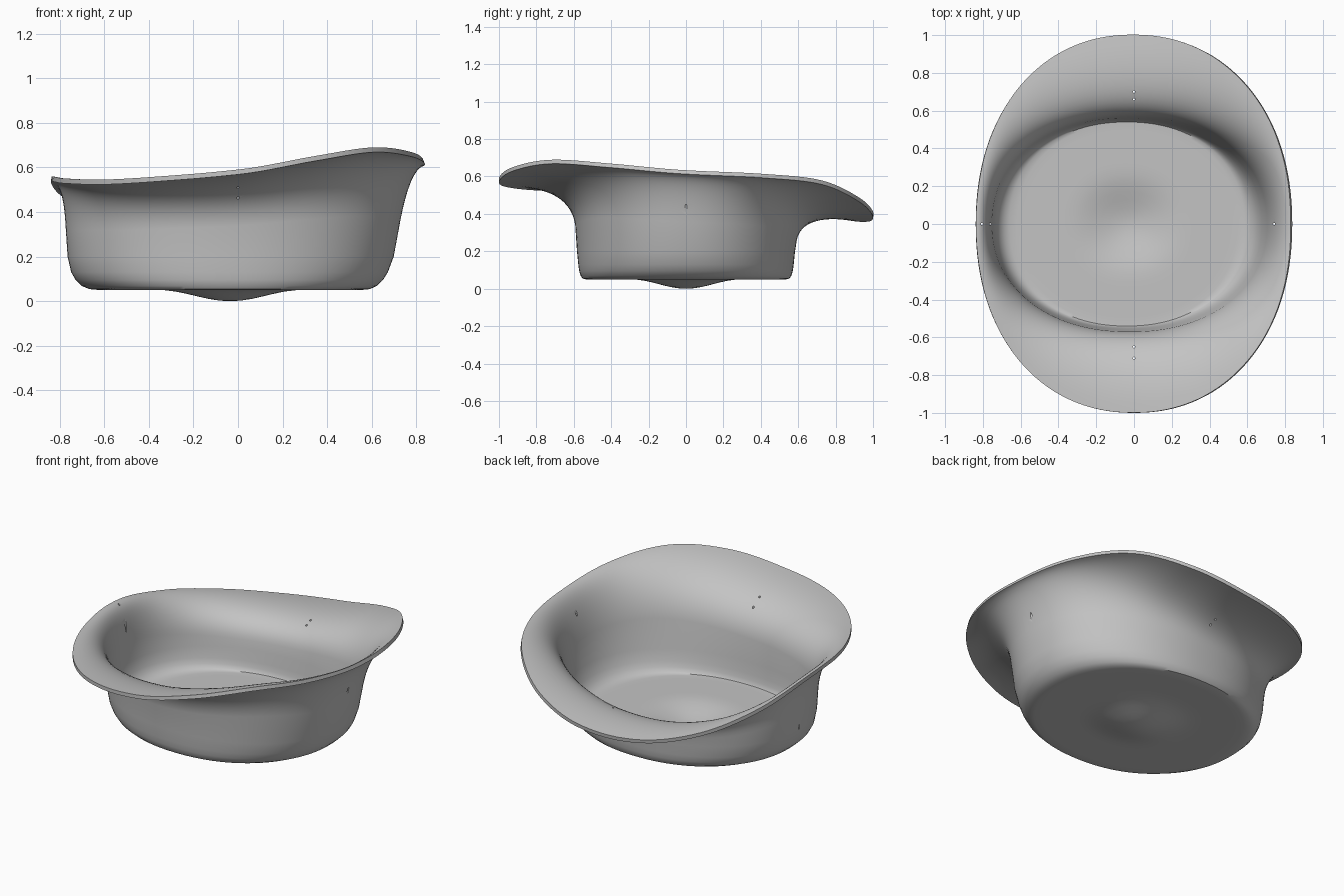
import bpy, bmesh
from math import cos, sin, tau, pi, copysign

cube = bpy.data.objects.get("Cube")
if cube:
    bpy.data.objects.remove(cube, do_unlink=True)

SEG = 128
THICK = 0.022

# Height of the wavy rim, sixteen steps around from +x
RIM_Z = [.635, .615, .58, .485, .40, .38, .415, .485,
         .555, .55, .545, .56, .59, .65, .69, .67]


def rim_height(i):
    """Smooth periodic interpolation of the rim heights."""
    n = len(RIM_Z)
    u = i / SEG * n
    k, f = int(u), u - int(u)
    a, b, c, d = (RIM_Z[(k + j) % n] for j in (-1, 0, 1, 2))
    return b + f / 2 * (c - a + f * (2*a - 5*b + 4*c - d + f * (3*(b - c) + d - a)))


def oval(i, xmin, xmax, ry, power=2.15):
    """Point on a slightly squared oval."""
    t = tau * i / SEG
    c, s = cos(t), sin(t)
    x = copysign(abs(c) ** (2 / power), c) * (xmax - xmin) / 2 + (xmin + xmax) / 2
    return x, copysign(abs(s) ** (2 / power), s) * ry


rings = []

# Floor with a shallow central bulge
FLOOR = (-.62, .55, .535)
mid = (FLOOR[0] + FLOOR[1]) / 2
for step in range(1, 13):
    k = step / 12
    z = .05 * (1 - cos(pi * min(k / .55, 1))) / 2
    xmin, xmax = (mid + (e - mid) * k for e in FLOOR[:2])
    rings.append([(*oval(i, xmin, xmax, FLOOR[2] * k), z) for i in range(SEG)])

# Rounded foot of the wall
for xmin, xmax, ry, z in [(-.665, .59, .552, .054), (-.70, .622, .563, .068),
                          (-.728, .65, .571, .095), (-.748, .672, .576, .13),
                          (-.764, .698, .583, .20)]:
    rings.append([(*oval(i, xmin, xmax, ry), z) for i in range(SEG)])

# Upper wall flaring into the brim
for step in range(15):
    t = step / 14
    w = ((1 - t) ** 2, 2 * t * (1 - t), t * t)
    ring = []
    for i in range(SEG):
        edge = rim_height(i) - THICK
        corner = .7 * edge + .165
        pts = [(*oval(i, -.772, .727, .592), corner * .6),
               (*oval(i, -.782, .772, .622), corner),
               (*oval(i, -.838, .838, 1), edge)]
        ring.append(tuple(sum(a * p[c] for a, p in zip(w, pts)) for c in range(3)))
    rings.append(ring)

bm = bmesh.new()
centre = bm.verts.new((mid, 0, 0))
loops = [[bm.verts.new(p) for p in ring] for ring in rings]
for i in range(SEG):
    j = (i + 1) % SEG
    bm.faces.new((centre, loops[0][j], loops[0][i]))
    for low, high in zip(loops, loops[1:]):
        bm.faces.new((low[i], low[j], high[j], high[i]))
bmesh.ops.recalc_face_normals(bm, faces=bm.faces)
bm.faces.ensure_lookup_table()
if bm.faces[0].normal.z > 0:
    bmesh.ops.reverse_faces(bm, faces=bm.faces)
mesh = bpy.data.meshes.new("basin")
bm.to_mesh(mesh)
bm.free()
basin = bpy.data.objects.new("basin", mesh)
bpy.context.collection.objects.link(basin)

grey = bpy.data.materials.new("plain grey")
grey.use_nodes = True
grey.diffuse_color = (.55, .55, .55, 1)
grey.node_tree.nodes["Principled BSDF"].inputs["Base Color"].default_value = grey.diffuse_color
mesh.materials.append(grey)

shell = basin.modifiers.new("shell", "SOLIDIFY")
shell.thickness = THICK
shell.offset = -1

# Thin vertical drill holes through brim and wall
drill_bm = bmesh.new()
for x, y in [(-.805, 0), (-.76, 0), (.742, 0), (0, .66), (0, .70), (0, -.65), (0, -.71)]:
    made = bmesh.ops.create_cone(drill_bm, cap_ends=True, segments=12,
                                 radius1=.006, radius2=.006, depth=.7)
    bmesh.ops.translate(drill_bm, verts=made["verts"], vec=(x, y, .55))
drill_mesh = bpy.data.meshes.new("hole_cutter")
drill_bm.to_mesh(drill_mesh)
drill_bm.free()
drill_mesh.materials.append(grey)
drill = bpy.data.objects.new("hole_cutter", drill_mesh)
bpy.context.collection.objects.link(drill)
drill.hide_render = True
holes = basin.modifiers.new("holes", "BOOLEAN")
holes.operation = "DIFFERENCE"
holes.solver = "EXACT"
holes.object = drill

# Bake the modifiers, drop the cutter, smooth all but the rim edges
bpy.context.view_layer.objects.active = basin
basin.select_set(True)
for name in ("shell", "holes"):
    bpy.ops.object.modifier_apply(modifier=name)
bpy.data.objects.remove(drill, do_unlink=True)
bpy.ops.object.shade_smooth_by_angle(angle=.6)
